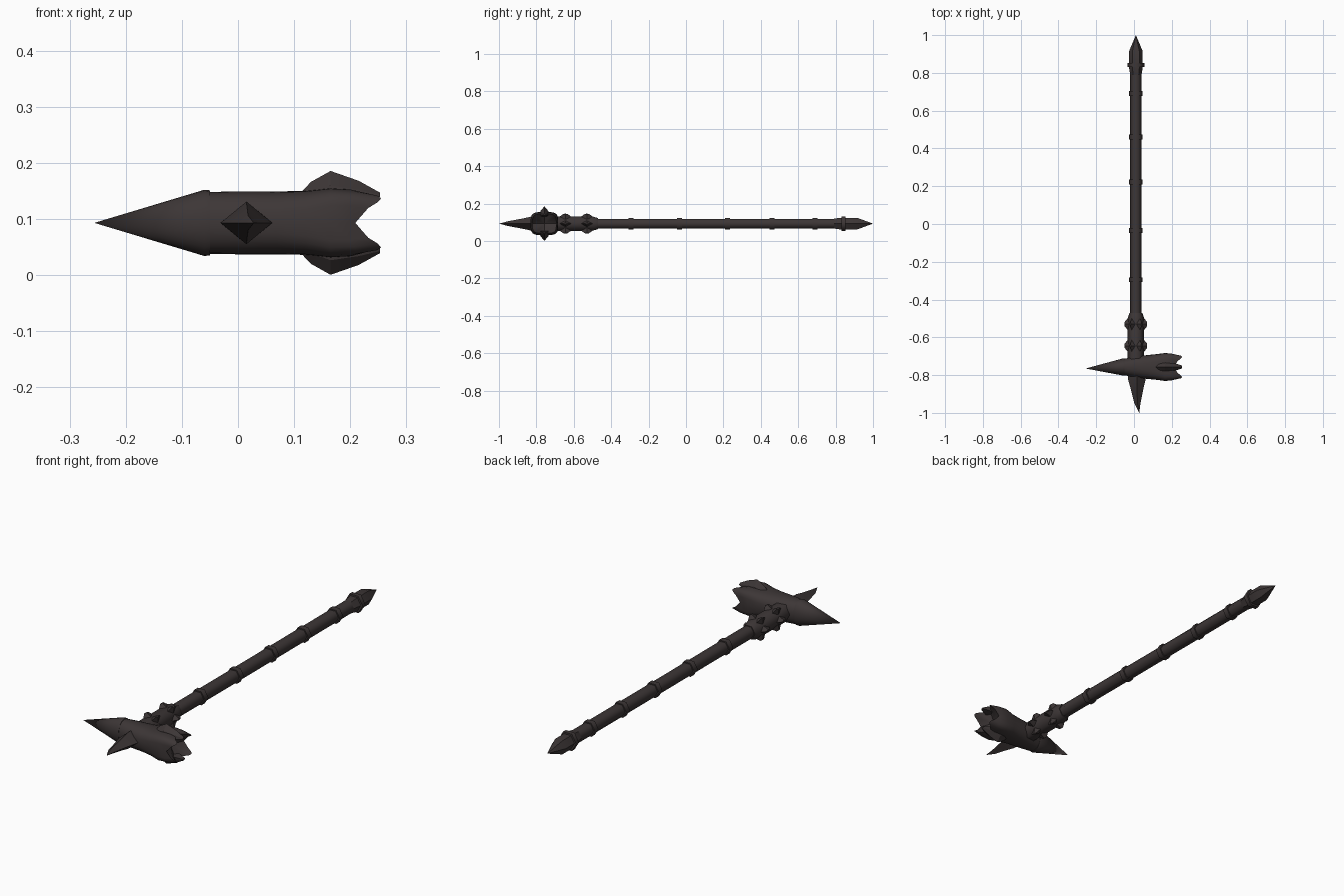
import bpy, bmesh, math
from mathutils import Vector, Matrix

if "Cube" in bpy.data.objects:
    bpy.data.objects.remove(bpy.data.objects["Cube"])

iron = bpy.data.materials.new("dark iron")
iron.diffuse_color = (0.046, 0.037, 0.037, 1)
iron.use_nodes = True
iron.node_tree.nodes["Principled BSDF"].inputs["Base Color"].default_value = iron.diffuse_color
CX, CZ, HY = 0.01, 0.093, -0.757      # shaft axis x, common height, head axis y


def finish(name, bm, angle):
    bmesh.ops.recalc_face_normals(bm, faces=bm.faces)
    me = bpy.data.meshes.new(name)
    bm.to_mesh(me)
    bm.free()
    me.materials.append(iron)
    ob = bpy.data.objects.new(name, me)
    bpy.context.collection.objects.link(ob)
    bpy.ops.object.select_all(action='DESELECT')
    bpy.context.view_layer.objects.active = ob
    ob.select_set(True)
    bpy.ops.object.shade_smooth_by_angle(angle=math.radians(angle))
    return ob


def loft(name, rings, start=None, end=None, angle=35):
    """Skin rings of points; start/end are optional centre points, else flat caps."""
    bm = bmesh.new()
    vs = [[bm.verts.new(p) for p in r] for r in rings]
    n = len(vs[0])
    for a, b in zip(vs, vs[1:]):
        for i in range(n):
            bm.faces.new((a[i], a[(i + 1) % n], b[(i + 1) % n], b[i]))
    for ring, tip in ((vs[0], start), (vs[-1], end)):
        if tip is None:
            bm.faces.new(ring)
        else:
            t = bm.verts.new(tip)
            for i in range(n):
                bm.faces.new((ring[i], ring[(i + 1) % n], t))
    return finish(name, bm, angle)


def hex_ring(y, r):
    return [(CX + r * math.cos(k * math.pi / 3), y, CZ + r * math.sin(k * math.pi / 3)) for k in range(6)]


def hex_part(name, profile, end=None, angle=62):
    return loft(name, [hex_ring(y, r) for y, r in profile], end=end, angle=angle)


# Handle: six-sided shaft and bands
hex_part("shaft", [(-0.7, 0.03), (0.82, 0.03)])
for i, y in enumerate((-0.295, -0.035, 0.222, 0.46, 0.69)):
    hex_part(f"shaft_band_{i + 1}", [(y - 0.013, 0.036), (y + 0.013, 0.036)])

# Pommel with band and point
hex_part("pommel", [(0.79, 0.03), (0.825, 0.036), (0.915, 0.036)], end=(CX, 1.0, CZ), angle=30)
hex_part("pommel_band", [(0.832, 0.045), (0.852, 0.045)])

# Collar below the head, with studs on its corners
hex_part("collar", [(-0.74, 0.044), (-0.5, 0.044), (-0.47, 0.034)])
for y in (-0.53, -0.645):
    for k in range(6):
        a = k * math.pi / 3
        out = Vector((math.cos(a), 0, math.sin(a)))
        side = Vector((-math.sin(a), 0, math.cos(a)))
        along = Vector((0, 1, 0))
        c = Vector((CX, y, CZ))
        base = [c + out * 0.036 + along * 0.04, c + out * 0.036 + side * 0.016,
                c + out * 0.036 - along * 0.04, c + out * 0.036 - side * 0.016]
        top = [c + out * 0.059 + (p - c - out * 0.036) * 0.3 for p in base]
        loft("collar_stud", [base, top], angle=20)


# Hammer head: rounded section growing square, ending in a notched crown
def head_ring(x, hy, hz, power, notch=0.0, n=24):
    pts = []
    for k in range(n):
        a = 2 * math.pi * k / n
        c, s = math.cos(a), math.sin(a)
        y = math.copysign(abs(c) ** (2 / power), c) * hy
        z = math.copysign(abs(s) ** (2 / power), s) * hz
        dip = notch * (1 - abs(math.sin(2 * a)))
        pts.append((x - dip, HY + y, CZ + z))
    return pts


loft("hammer_head", [
    head_ring(-0.057, 0.042, 0.055, 2.2),
    head_ring(0.0, 0.055, 0.056, 2.3),
    head_ring(0.07, 0.063, 0.056, 2.5),
    head_ring(0.12, 0.068, 0.057, 3),
    head_ring(0.165, 0.074, 0.062, 4),
    head_ring(0.21, 0.071, 0.06, 4, 0.015),
    head_ring(0.255, 0.064, 0.052, 4, 0.046),
    head_ring(0.222, 0.05, 0.04, 3, 0.02),
], end=(0.185, HY, CZ))

# Long conical beak on the other side
loft("beak", [head_ring(-0.05, 0.045, 0.058, 2.1), head_ring(-0.06, 0.045, 0.059, 2.1)],
     end=(-0.256, HY - 0.008, CZ))

# Ridged fins above and below the crown
for name, s in (("upper_fin", 1), ("lower_fin", -1)):
    rings = []
    for x, h, w, b in ((0.112, 0.054, 0.014, 0.03), (0.13, 0.073, 0.022, 0.03), (0.165, 0.0925, 0.027, 0.035),
                       (0.215, 0.075, 0.021, 0.04), (0.253, 0.054, 0.008, 0.046)):
        m = b + (h - b) * 0.55
        rings.append([(x, HY - w, CZ + s * b), (x, HY - w * 0.8, CZ + s * m), (x, HY, CZ + s * h),
                      (x, HY + w * 0.8, CZ + s * m), (x, HY + w, CZ + s * b)])
    loft(name, rings, angle=20)


# Front spike: diamond section with a slightly bent tip
def diamond(x, y, rx, rz):
    return [(x + rx, y, CZ), (x, y, CZ + rz), (x - rx, y, CZ), (x, y, CZ - rz)]


loft("front_spike", [diamond(0.015, -0.76, 0.047, 0.038), diamond(0.015, -0.825, 0.046, 0.038),
                     diamond(0.016, -0.87, 0.034, 0.028), diamond(0.018, -0.95, 0.016, 0.013)],
     end=(0.028, -1.0, CZ), angle=20)
